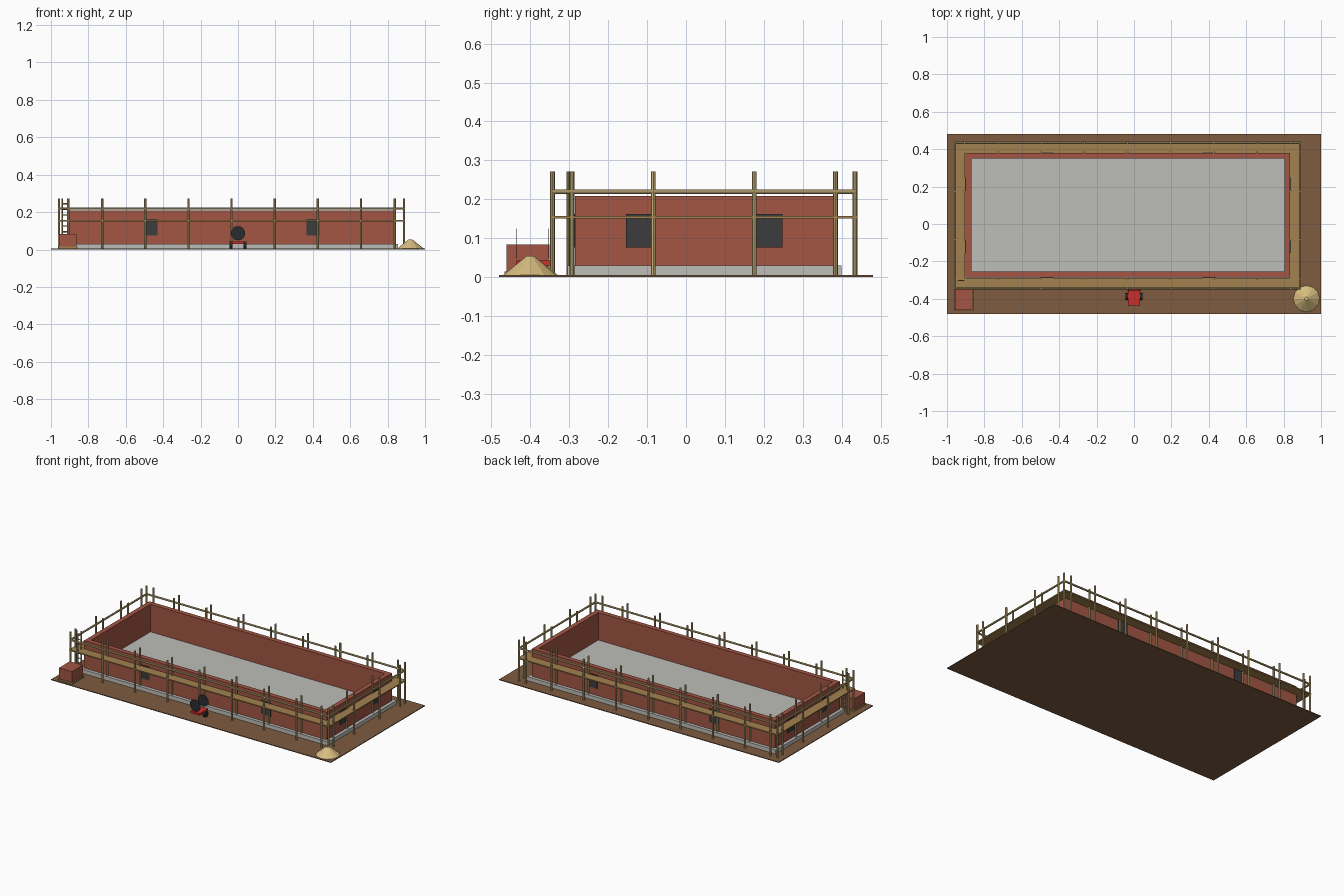
import bpy
from math import pi
from mathutils import Vector

cube = bpy.data.objects.get("Cube")
if cube:
    bpy.data.objects.remove(cube)


def material(name, r, g, b):
    """Flat material from 0-255 display values."""
    col = [((c / 255 + 0.055) / 1.055) ** 2.4 for c in (r, g, b)] + [1]
    m = bpy.data.materials.new(name)
    m.use_nodes = True
    m.diffuse_color = col
    m.node_tree.nodes["Principled BSDF"].inputs["Base Color"].default_value = col
    return m


earth = material("earth brown", 126, 92, 64)
concrete = material("concrete grey", 190, 190, 185)
brick = material("brick red", 163, 86, 69)
glass = material("window dark", 60, 60, 60)
pole_wood = material("pole tan", 201, 178, 122)
plank_wood = material("plank brown", 164, 130, 80)
sand = material("sand yellow", 216, 190, 128)
red = material("machine red", 205, 45, 42)
rubber = material("rubber black", 40, 43, 45)


def box(name, mat, x0, x1, y0, y1, z0, z1):
    bpy.ops.mesh.primitive_cube_add(size=1, location=((x0 + x1) / 2, (y0 + y1) / 2, (z0 + z1) / 2))
    ob = bpy.context.object
    ob.name = name
    ob.scale = (x1 - x0, y1 - y0, z1 - z0)
    ob.data.materials.append(mat)
    return ob


def rod(name, mat, a, b, radius, sides=8):
    a, b = Vector(a), Vector(b)
    bpy.ops.mesh.primitive_cylinder_add(vertices=sides, radius=radius, depth=(b - a).length,
                                        location=(a + b) / 2)
    ob = bpy.context.object
    ob.name = name
    ob.rotation_euler = (b - a).to_track_quat('Z', 'Y').to_euler()
    ob.data.materials.append(mat)
    return ob


def ring(name, mat, x0, x1, y0, y1, t, z0, z1):
    """Rectangular frame of four boxes with thickness t."""
    box(name + "_front", mat, x0, x1, y0, y0 + t, z0, z1)
    box(name + "_back", mat, x0, x1, y1 - t, y1, z0, z1)
    box(name + "_right", mat, x0, x0 + t, y0 + t, y1 - t, z0, z1)
    box(name + "_left", mat, x1 - t, x1, y0 + t, y1 - t, z0, z1)


# Ground, slab and walls
WX0, WX1, WY0, WY1 = -0.9, 0.835, -0.285, 0.379
cx, cy = (WX0 + WX1) / 2, (WY0 + WY1) / 2
box("ground", earth, -1, 1, -0.48, 0.48, 0, 0.005)
box("slab", concrete, WX0 - 0.02, WX1 + 0.02, WY0 - 0.02, WY1 + 0.02, 0.004, 0.03)
ring("wall", brick, WX0, WX1, WY0, WY1, 0.03, 0.03, 0.208)

# Window panels, two per wall
p = 0.004
for s in (-1, 1):
    wx = cx + s * (WX1 - WX0) / 4
    wy = cy + s * (WY1 - WY0) / 4
    for y in (WY0, WY1):
        box("window", glass, wx - 0.035, wx + 0.035, y - p, y + p, 0.076, 0.162)
    for x in (WX0, WX1):
        box("window", glass, x - p, x + p, wy - 0.035, wy + 0.035, 0.076, 0.162)

# Scaffold: double rows of poles, guard rails and plank walkway
SX0, SX1, SY0, SY1 = -0.957, 0.888, -0.343, 0.434
R, TOP, GAP = 0.006, 0.272, 0.05
xs = [SX0 + (SX1 - SX0) * i / 8 for i in range(9)]
ys = [SY0 + (SY1 - SY0) * i / 3 for i in range(4)]
spots = [(x, y) for x in xs for y in (SY0, SY0 + GAP, SY1 - GAP, SY1)]
spots += [(x, y) for y in ys[1:-1] for x in (SX0, SX1)]
spots += [(x, y) for y in ys for x in (SX0 + GAP, SX1 - GAP)]
for x, y in spots:
    rod("scaffold_pole", pole_wood, (x, y, 0.002), (x, y, TOP), R)
for y in (SY0, SY1):
    rod("guard_rail", pole_wood, (SX0, y, 0.219), (SX1, y, 0.219), R)
for x in (SX0, SX1):
    rod("guard_rail", pole_wood, (x, SY0, 0.219), (x, SY1, 0.219), R)
ring("walkway", plank_wood, SX0 - R, SX1 + R, SY0 - R, SY1 + R, 0.06, 0.15, 0.157)

# Ladder in the front right corner
for x in (-0.94, -0.908):
    rod("ladder_rail", pole_wood, (x, -0.303, 0.005), (x, -0.303, TOP), 0.004)
for i in range(8):
    z = 0.035 + i * 0.03
    rod("ladder_rung", plank_wood, (-0.94, -0.303, z), (-0.908, -0.303, z), 0.003, 6)

# Brick stack on a pallet
box("pallet", plank_wood, -0.961, -0.858, -0.466, -0.346, 0.005, 0.015)
box("brick_stack", brick, -0.956, -0.863, -0.461, -0.351, 0.015, 0.084)

# Sand heap
bpy.ops.mesh.primitive_cone_add(vertices=12, radius1=0.072, radius2=0.01, depth=0.05,
                                location=(0.922, -0.4, 0.029))
heap = bpy.context.object
heap.name = "sand_heap"
heap.data.materials.append(sand)

# Mixer: red bed, two wheels and two thin drum discs
box("mixer_bed", red, -0.032, 0.032, -0.437, -0.35, 0.03, 0.043)
for s in (-1, 1):
    rod("mixer_wheel", rubber, (s * 0.03, -0.387, 0.024), (s * 0.046, -0.387, 0.024), 0.019, 12)
for y in (-0.436, -0.354):
    rod("mixer_disc", rubber, (0, y - 0.0005, 0.087), (0, y + 0.0005, 0.087), 0.038, 16)
